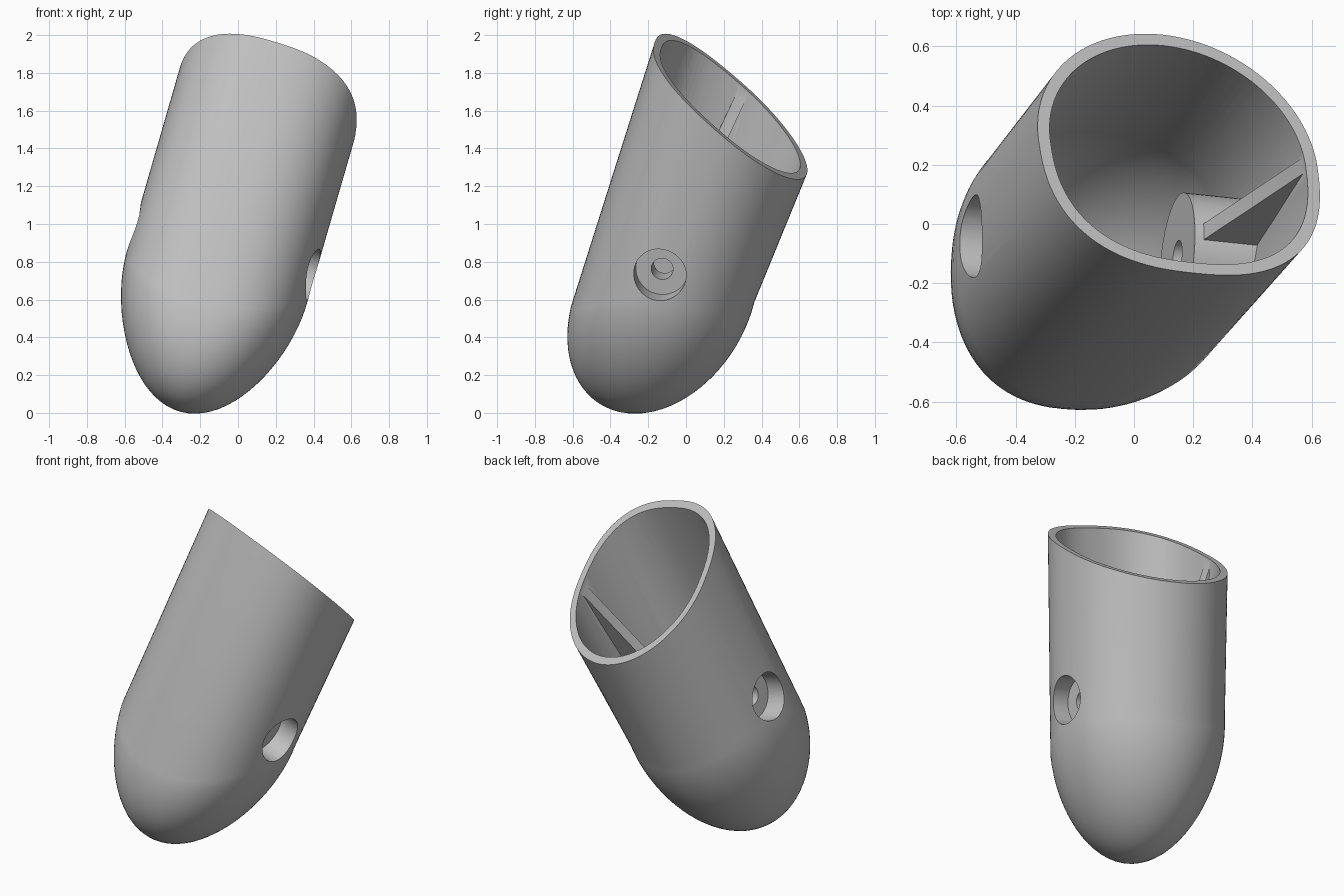
import bpy, bmesh, math
from mathutils import Vector

cube = bpy.data.objects.get("Cube")
if cube:
    bpy.data.objects.remove(cube, do_unlink=True)

grey = bpy.data.materials.new("plain grey")
grey.use_nodes = True
colour = (0.53, 0.53, 0.53, 1)
grey.diffuse_color = colour
grey.node_tree.nodes["Principled BSDF"].inputs["Base Color"].default_value = colour

# Tilted tube frame: seam ring, rim centre, rim plane and dome tip direction
SEAM = Vector((-0.15, -0.122, 0.58))
RIM = Vector((0.149, 0.237, 1.613))
RIM_NORMAL = Vector((0.40, 0.92, 1.0))
DOME = Vector((0.15, 0.14, 0.575))
AXIS = (RIM - SEAM).normalized()
U = (Vector((1, 0, 0)) - AXIS * AXIS.x).normalized()
V = AXIS.cross(U)
SIDES = 96
WALL = 0.042

# Cross axis shared by the two side sockets
MID = Vector((-0.07, -0.09, 0.853))
CROSS = Vector((0.955, -0.10, -0.25)).normalized()
RIB_UP = Vector((0.205, 0.33, 0.695)).normalized()


def section(front_power):
    """Unit outline: round at the back, squarer at the front."""
    points = []
    for i in range(SIDES):
        a = 2 * math.pi * i / SIDES
        power = front_power if i > SIDES / 2 else 1.0
        points.append([math.copysign(abs(f) ** power, f)
                       for f in (math.cos(a), math.sin(a))])
    return points


def tube_solid(name, inset, over):
    """Domed solid tube, cut at the rim plane raised by over."""
    bm = bmesh.new()
    top = []
    for c, s in section(0.8):
        off = (U * c + V * s) * (0.495 - inset)
        slide = (over - RIM_NORMAL.dot(off)) / RIM_NORMAL.dot(AXIS)
        top.append(bm.verts.new(RIM + off + AXIS * slide))
    rings = [top]
    levels = 20
    wide = U * (0.495 - inset)
    deep = V * (0.455 - inset) + AXIS * 0.17
    tip_drop = DOME * (1 - inset / 0.6)
    for k in range(levels):
        t = math.pi / 2 * k / levels
        shrink = math.cos(t)
        centre = SEAM - tip_drop * math.sin(t)
        # The seam rises towards both sides, and the dome rounds off to its tip
        rings.append([bm.verts.new(centre + (wide * c + deep * s) * shrink
                                   + AXIS * 0.15 * (c * shrink) ** 2)
                      for c, s in section(0.8 + 0.2 * math.sin(t))])
    tip = bm.verts.new(SEAM - tip_drop)
    for r, s in zip(rings, rings[1:]):
        for i in range(SIDES):
            j = (i + 1) % SIDES
            bm.faces.new((r[i], r[j], s[j], s[i]))
    for i in range(SIDES):
        bm.faces.new((rings[-1][i], rings[-1][(i + 1) % SIDES], tip))
    bm.faces.new(top)
    return make_object(name, bm)


def make_object(name, bm):
    bmesh.ops.recalc_face_normals(bm, faces=bm.faces)
    mesh = bpy.data.meshes.new(name)
    bm.to_mesh(mesh)
    bm.free()
    obj = bpy.data.objects.new(name, mesh)
    bpy.context.collection.objects.link(obj)
    mesh.materials.append(grey)
    return obj


def rod(name, start, end, radius):
    """Cylinder along the cross axis between two distances from the middle."""
    bm = bmesh.new()
    bmesh.ops.create_cone(bm, cap_ends=True, segments=48, radius1=radius,
                          radius2=radius, depth=abs(end - start))
    turn = CROSS.to_track_quat('Z', 'Y').to_matrix()
    bmesh.ops.rotate(bm, verts=bm.verts, matrix=turn)
    bmesh.ops.translate(bm, verts=bm.verts, vec=MID + CROSS * (start + end) / 2)
    return make_object(name, bm)


def rib(name, side):
    """Sloping gusset from the socket up to the tube wall."""
    bm = bmesh.new()
    across = CROSS.cross(RIB_UP).normalized() * 0.03
    profile = [(0.25, 0.0), (0.62, 0.0), (0.62, 1.32), (0.25, 0.19)]
    loops = [[bm.verts.new(MID + CROSS * side * t + RIB_UP * h + across * k)
              for t, h in profile] for k in (-1, 1)]
    bm.faces.new(loops[0])
    bm.faces.new(loops[1])
    for i in range(4):
        j = (i + 1) % 4
        bm.faces.new((loops[0][i], loops[0][j], loops[1][j], loops[1][i]))
    return make_object(name, bm)


def subtract(target, cutter):
    cutter.hide_render = True
    mod = target.modifiers.new("cut", 'BOOLEAN')
    mod.operation = 'DIFFERENCE'
    mod.solver = 'EXACT'
    mod.object = cutter
    bpy.context.view_layer.objects.active = target
    bpy.ops.object.modifier_apply(modifier=mod.name)
    bpy.data.objects.remove(cutter, do_unlink=True)


# Hollow interior, leaving the sockets and ribs standing
body = tube_solid("domed_tube", 0.0, 0.0)
cavity = tube_solid("cavity", WALL, 0.1)
for side in (-1, 1):
    subtract(cavity, rod("socket", side * 0.225, side * 0.8, 0.22))
    subtract(cavity, rib("rib", side))
subtract(body, cavity)

# Recessed holes with smaller through holes
for side in (-1, 1):
    subtract(body, rod("recess", side * 0.36, side * 0.9, 0.14))
    subtract(body, rod("pin_hole", side * 0.15, side * 0.6, 0.058))

bpy.ops.object.select_all(action='DESELECT')
body.select_set(True)
bpy.context.view_layer.objects.active = body
bpy.ops.object.shade_smooth_by_angle(angle=math.radians(30))
